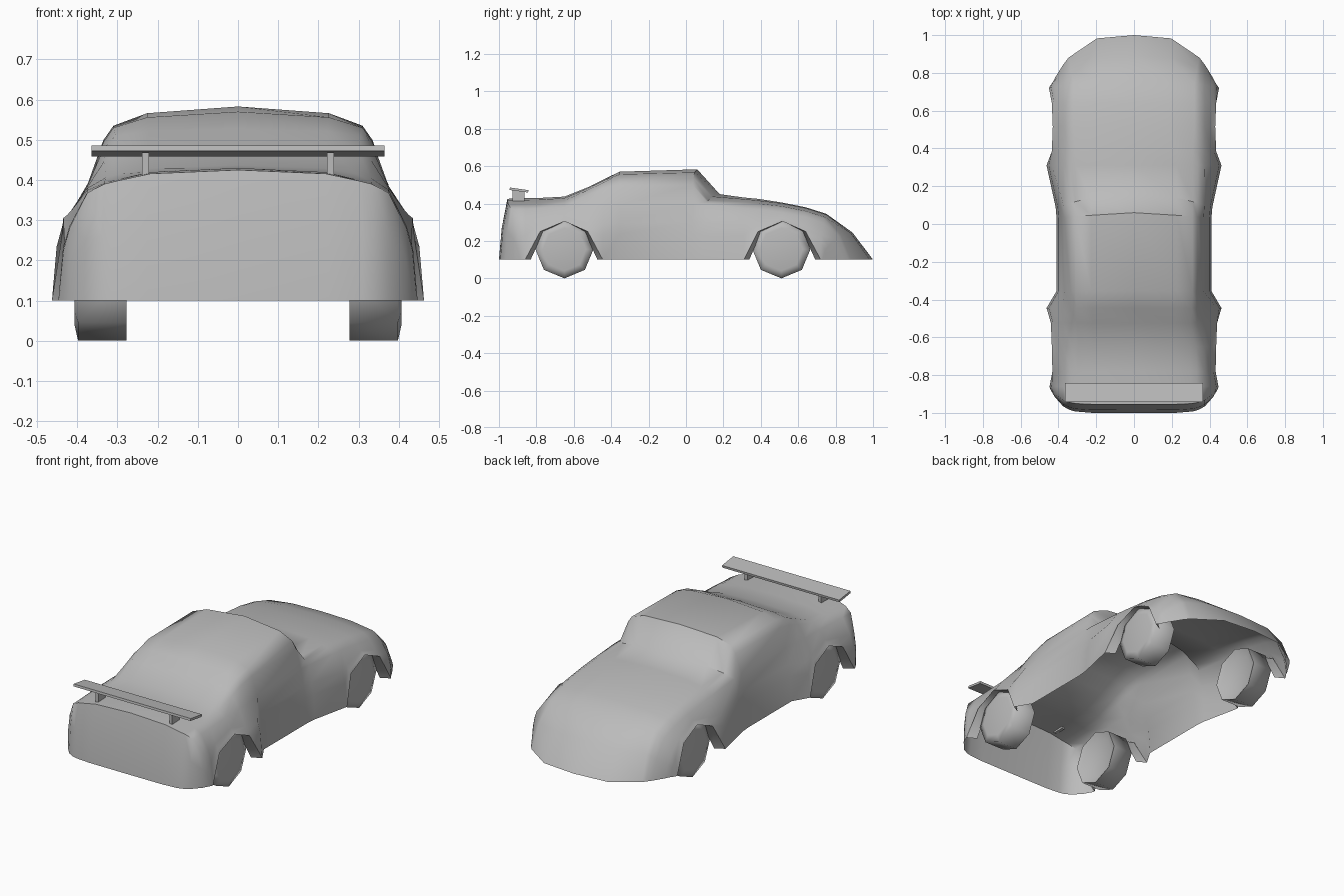
import bpy, bmesh, math
from mathutils import Matrix

if "Cube" in bpy.data.objects:
    bpy.data.objects.remove(bpy.data.objects["Cube"])

grey = bpy.data.materials.new("plain grey")
grey.diffuse_color = (0.5, 0.5, 0.5, 1)
grey.use_nodes = True
grey.node_tree.nodes["Principled BSDF"].inputs["Base Color"].default_value = grey.diffuse_color


def finish(name, bm, angle=None, up=False):
    bmesh.ops.remove_doubles(bm, verts=bm.verts, dist=0.0005)
    bmesh.ops.recalc_face_normals(bm, faces=bm.faces)
    if up and sum(f.normal.z * f.calc_area() for f in bm.faces) < 0:
        bmesh.ops.reverse_faces(bm, faces=bm.faces)
    me = bpy.data.meshes.new(name)
    bm.to_mesh(me)
    bm.free()
    me.materials.append(grey)
    ob = bpy.data.objects.new(name, me)
    bpy.context.collection.objects.link(ob)
    if angle:
        bpy.ops.object.select_all(action='DESELECT')
        ob.select_set(True)
        bpy.context.view_layer.objects.active = ob
        bpy.ops.object.shade_smooth_by_angle(angle=math.radians(angle))
    return ob


# Body sections: y, sweep, centre z, roof edge x, roof edge z, belt z, half width, bottom z
ROWS = [
    (1.0, .27, .1, .345, .1, .1, .44, .1),
    (.89, .16, .245, .335, .23, .205, .445, .1),
    (.75, .03, .345, .32, .328, .295, .45, .1),
    (.64, 0, .38, .32, .36, .328, .435, .25),
    (.515, 0, .405, .32, .385, .352, .43, .305),
    (.385, 0, .425, .31, .40, .368, .435, .25),
    (.31, 0, .432, .31, .408, .375, .463, .1),
    (.18, .09, .45, .31, .415, .392, .415, .1),
    (.06, .03, .583, .31, .535, .395, .41, .1),
    (-.355, 0, .57, .31, .53, .39, .41, .1),
    (-.445, 0, .527, .305, .51, .385, .463, .1),
    (-.525, 0, .487, .30, .472, .382, .44, .25),
    (-.65, 0, .437, .295, .415, .38, .435, .305),
    (-.78, 0, .43, .30, .402, .375, .432, .25),
    (-.86, 0, .43, .30, .40, .37, .447, .1),
    (-.955, -.09, .425, .30, .398, .368, .445, .1),
    (-.985, -.115, .27, .31, .265, .25, .445, .1),
    (-1.0, -.14, .1, .31, .1, .1, .447, .1),
]


def section(y, sweep, zt, x2, z2, z3, w, zb):
    x3 = min(.9 * w, .375)
    k1 = .57 if y > .5 else .73
    half = [(0, zt), (k1 * x2, z2 + (.65 if k1 > .6 else .8) * (zt - z2)), (x2, z2),
            (x2 + .43 * (x3 - x2), z2 + .26 * (z3 - z2)), (x3, z3),
            (.94 * w, max(.1 + .68 * (z3 - .1), zb + .35 * (z3 - zb))),
            (.975 * w, max(.1 + .47 * (z3 - .1), zb + .12 * (z3 - zb))), (w, zb)]
    p = 8 if y < -.5 else 3.4 if y > .5 else 1.3
    half = [(x, y - sweep * (x / w) ** p, z) for x, z in half]
    return [(-x, yy, z) for x, yy, z in half[:0:-1]] + half


# Open body shell
bm = bmesh.new()
grid = [[bm.verts.new(c) for c in section(*r)] for r in ROWS]
for a, b in zip(grid, grid[1:]):
    for i in range(len(a) - 1):
        bm.faces.new((a[i], a[i + 1], b[i + 1], b[i]))
bmesh.ops.remove_doubles(bm, verts=bm.verts, dist=0.006)
finish("body_shell", bm, 48, True)

# Inward lips round the wheel openings
for label, cy, rows in (("front", .515, ROWS[2:7]), ("rear", -.65, ROWS[10:15])):
    for s in (-1, 1):
        bm = bmesh.new()
        pts = [(s * r[6], r[0] - r[1], r[7]) for r in rows]
        outer = [bm.verts.new(p) for p in pts]
        inner = [bm.verts.new((x - s * .05, cy + (y - cy) * .86, z)) for x, y, z in pts]
        for i in range(4):
            bm.faces.new((outer[i], outer[i + 1], inner[i + 1], inner[i]))
        finish(f"{label}_arch_lip", bm, 60)

# Eight-sided wheels: domed outer face, dished inner face
for label, cy in (("front", .51), ("rear", -.65)):
    for s in (-1, 1):
        bm = bmesh.new()
        rings = []
        for x, r in ((.297, .11), (.277, .155), (.398, .155), (.407, .115)):
            rings.append([bm.verts.new((s * x, cy + r * math.sin(k * math.pi / 4),
                                        .155 - r * math.cos(k * math.pi / 4))) for k in range(8)])
        for a, b in zip(rings, rings[1:]):
            for k in range(8):
                bm.faces.new((a[k], a[(k + 1) % 8], b[(k + 1) % 8], b[k]))
        bm.faces.new(rings[0])
        bm.faces.new(rings[-1])
        finish(f"{label}_wheel", bm, 80)


def box(name, center, size, tilt=0):
    bm = bmesh.new()
    bmesh.ops.create_cube(bm, size=1, matrix=Matrix.Translation(center)
                          @ Matrix.Rotation(tilt, 4, 'X') @ Matrix.Diagonal((*size, 1)))
    finish(name, bm)


# Rear wing on two posts
box("wing_blade", (0, -.893, .472), (.73, .1, .013), math.radians(-8))
for s in (-1, 1):
    box("wing_post", (s * .23, -.895, .438), (.018, .065, .062))
